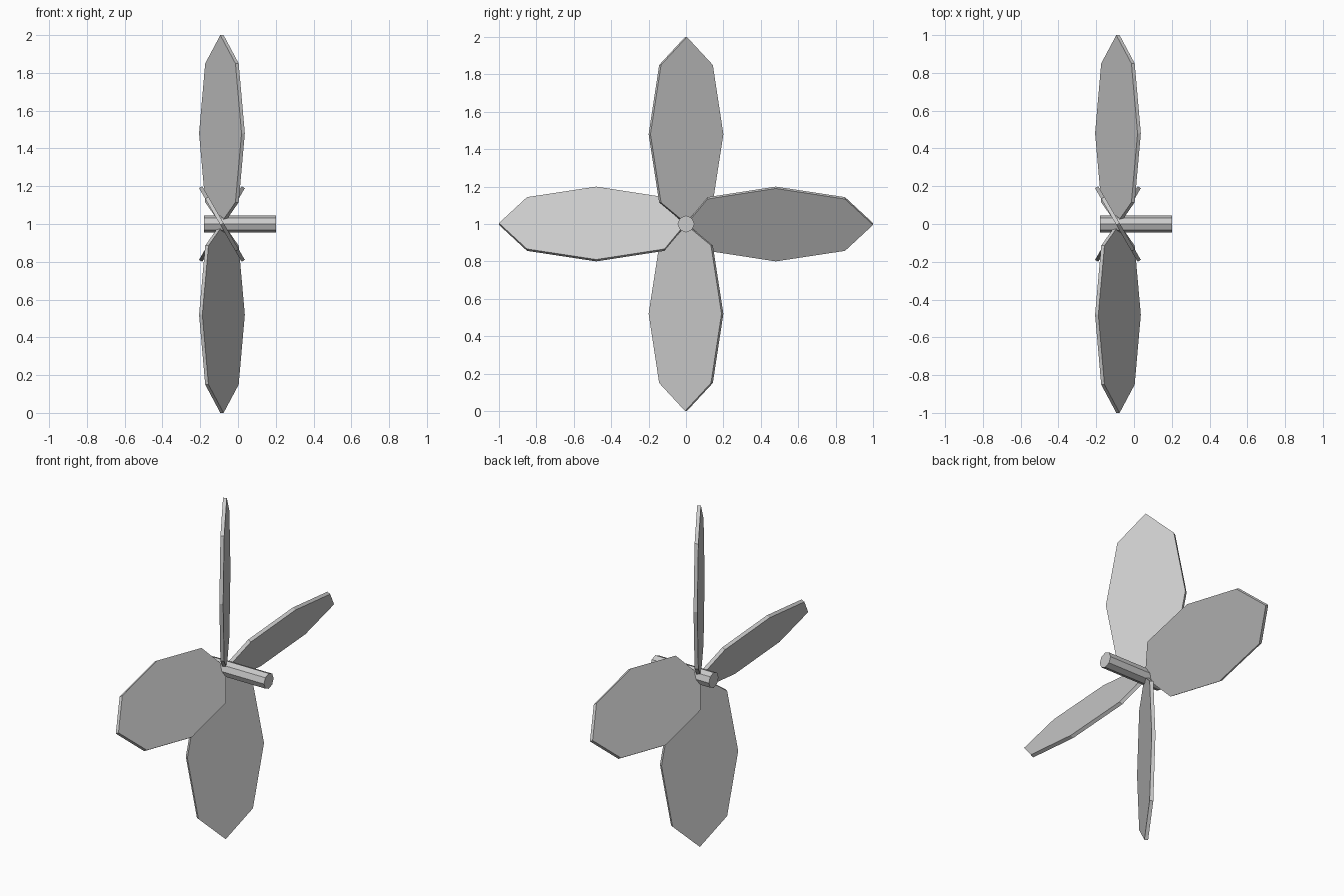
import bpy, bmesh, math
from mathutils import Matrix, Vector

cube = bpy.data.objects.get("Cube")
if cube:
    bpy.data.objects.remove(cube, do_unlink=True)

HUB = Vector((-0.085, 0, 1))
PITCH = math.radians(30)
THICKNESS = 0.02

grey = bpy.data.materials.new("light_grey")
grey.use_nodes = True
colour = (0.6, 0.6, 0.6, 1)
grey.diffuse_color = colour
grey.node_tree.nodes["Principled BSDF"].inputs["Base Color"].default_value = colour


def add_object(name, bm):
    bmesh.ops.recalc_face_normals(bm, faces=bm.faces)
    mesh = bpy.data.meshes.new(name)
    bm.to_mesh(mesh)
    bm.free()
    mesh.materials.append(grey)
    obj = bpy.data.objects.new(name, mesh)
    bpy.context.collection.objects.link(obj)
    return obj


# Half outline of a blade: half width, distance from the hub
side = [(0.16, 0.115), (0.225, 0.48), (0.16, 0.85)]
outline = [(0, 0)] + side + [(0, 1)] + [(-w, r) for w, r in reversed(side)]


def add_blade(name, turn):
    bm = bmesh.new()
    face = bm.faces.new([bm.verts.new((-THICKNESS / 2, w, r)) for w, r in outline])
    extruded = bmesh.ops.extrude_face_region(bm, geom=[face], use_keep_orig=True)
    moved = [v for v in extruded["geom"] if isinstance(v, bmesh.types.BMVert)]
    bmesh.ops.translate(bm, verts=moved, vec=(THICKNESS, 0, 0))
    # Pitch about the blade's length, then turn about the shaft
    place = (Matrix.Translation(HUB) @ Matrix.Rotation(turn, 4, 'X')
             @ Matrix.Rotation(PITCH, 4, 'Z'))
    bmesh.ops.transform(bm, matrix=place, verts=bm.verts)
    add_object(name, bm)


for i, name in enumerate(["top_blade", "front_blade", "bottom_blade", "back_blade"]):
    add_blade(name, i * math.pi / 2)

# Eight-sided shaft along x
bm = bmesh.new()
bmesh.ops.create_cone(bm, cap_ends=True, segments=8, radius1=0.045, radius2=0.045,
                      depth=0.38, matrix=Matrix.Translation((0.01, 0, 1))
                      @ Matrix.Rotation(math.pi / 2, 4, 'Y'))
add_object("shaft", bm)
